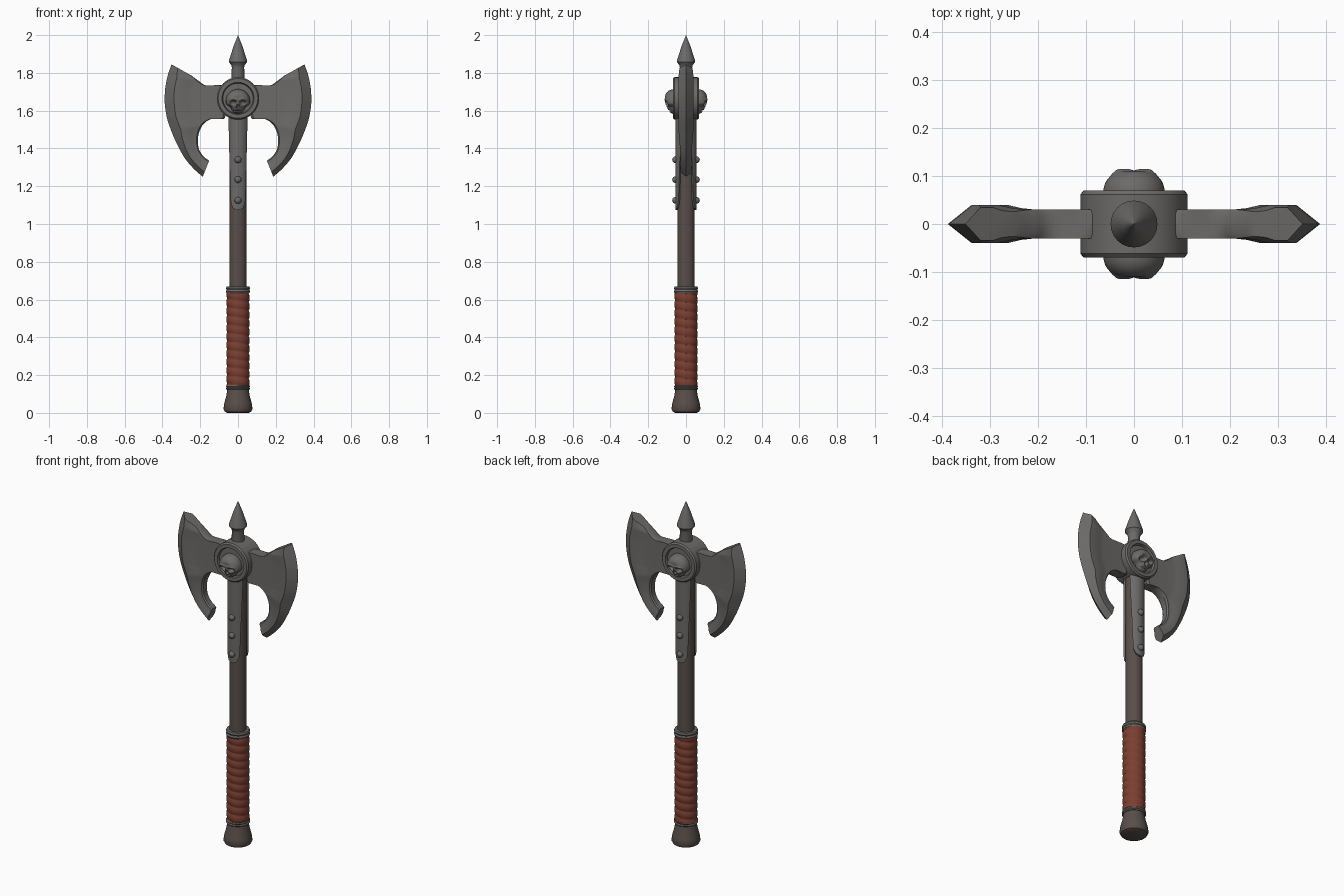
import bpy, bmesh, math
from mathutils import Vector, Matrix

if "Cube" in bpy.data.objects:
    bpy.data.objects.remove(bpy.data.objects["Cube"])


def material(name, rgb):
    m = bpy.data.materials.new(name)
    m.diffuse_color = (*rgb, 1)
    m.use_nodes = True
    m.node_tree.nodes["Principled BSDF"].inputs["Base Color"].default_value = m.diffuse_color
    return m


METAL = material("grey metal", (0.15, 0.145, 0.14))
WOOD = material("dark wood", (0.10, 0.077, 0.068))
LEATHER = material("red leather", (0.20, 0.05, 0.03))


def finish(name, bm, mat, mirror=None, angle=35):
    bmesh.ops.recalc_face_normals(bm, faces=bm.faces)
    me = bpy.data.meshes.new(name)
    bm.to_mesh(me)
    bm.free()
    ob = bpy.data.objects.new(name, me)
    bpy.context.collection.objects.link(ob)
    me.materials.append(mat)
    bpy.ops.object.select_all(action='DESELECT')
    ob.select_set(True)
    bpy.context.view_layer.objects.active = ob
    bpy.ops.object.shade_smooth_by_angle(angle=math.radians(angle))
    if mirror is not None:
        mod = ob.modifiers.new("Mirror", 'MIRROR')
        mod.use_axis = [i == mirror for i in range(3)]
    return ob


def skin(rows, closed=True, caps=True):
    """Bridge rows of points into one surface."""
    bm = bmesh.new()
    vs = [[bm.verts.new(p) for p in r] for r in rows]
    n = len(rows[0])
    for a, b in zip(vs, vs[1:]):
        for j in range(n if closed else n - 1):
            k = (j + 1) % n
            bm.faces.new((a[j], a[k], b[k], b[j]))
    if caps:
        bm.faces.new(vs[0])
        bm.faces.new(vs[-1])
    return bm


def lathe(name, prof, mat, seg=32, matrix=None, caps=True):
    rows = [[(r * math.cos(2 * math.pi * j / seg), r * math.sin(2 * math.pi * j / seg), z)
             for j in range(seg)] for r, z in prof]
    bm = skin(rows, caps=caps)
    if matrix:
        bm.transform(matrix)
    return finish(name, bm, mat)


def spline(pts, steps):
    """Smooth curve through a list of 2D points."""
    p = [Vector(q) for q in pts]
    p = [2 * p[0] - p[1]] + p + [2 * p[-1] - p[-2]]
    out = []
    for i in range(1, len(p) - 2):
        a, b, c, d = p[i - 1:i + 3]
        for s in range(steps):
            t = s / steps
            out.append(0.5 * (2 * b + (c - a) * t + (2 * a - 5 * b + 4 * c - d) * t * t
                              + (3 * b - a - 3 * c + d) * t ** 3))
    return out + [p[-2]]


# Shaft and pommel
lathe("shaft", [(0.046, 0.1), (0.046, 1.66)], WOOD)
lathe("pommel", [(0.058, 0), (0.07, 0.006), (0.077, 0.02), (0.073, 0.05), (0.062, 0.09),
                 (0.056, 0.13)], WOOD)

# Leather grip: a spiral wrap with overlapping ridges
seg, pitch = 32, 0.045
rows = []
for i in range(101):
    z = 0.14 + 0.5 * i / 100
    row = []
    for j in range(seg):
        a = 2 * math.pi * j / seg
        r = 0.056 + 0.006 * abs(math.sin(math.pi * z / pitch + a / 2)) ** 0.6
        row.append((r * math.cos(a), r * math.sin(a), z))
    rows.append(row)
finish("leather_grip", skin(rows), LEATHER, angle=50)

# Metal collars at both ends of the grip
for name, z0, h in (("lower_collar", 0.123, 0.022), ("upper_collar", 0.635, 0.034)):
    lathe(name, [(0.05, z0), (0.061, z0), (0.065, z0 + h * .25), (0.060, z0 + h * .5),
                 (0.064, z0 + h * .75), (0.060, z0 + h), (0.046, z0 + h)], METAL)

# Langets: curved plates on the front and back of the shaft
rows = []
for z, half in ((1.075, 12), (1.085, 30), (1.11, 42), (1.15, 46), (1.3, 52), (1.42, 58), (1.6, 66)):
    arc = [math.radians(half * k / 8) for k in range(-8, 9)]
    rows.append([(0.056 * math.sin(a), -0.056 * math.cos(a), z) for a in arc]
                + [(0.043 * math.sin(a), -0.043 * math.cos(a), z) for a in reversed(arc)])
finish("langets", skin(rows), METAL, mirror=1)

# Rivets on the langets
bm = bmesh.new()
for z in (1.125, 1.235, 1.34):
    bmesh.ops.create_uvsphere(bm, u_segments=16, v_segments=10, radius=0.018,
                              matrix=Matrix.Translation((0, -0.055, z)))
finish("rivets", bm, METAL, mirror=1)

# Round hub with a raised rim and sunken faces
prof = [(0.085, 0.07), (0.105, 0.07), (0.112, 0.062)]
prof = [(0.01, 0.056), (0.080, 0.056)] + prof + [(r, -y) for r, y in reversed(prof)] \
    + [(0.080, -0.056), (0.01, -0.056)]
lathe("hub", prof, METAL, seg=48,
      matrix=Matrix.Translation((0, 0, 1.665)) @ Matrix.Rotation(math.pi / 2, 4, 'X'))

# Skull emblem: a sphere shaped by rule, with eye, nose and mouth hollows
bm = bmesh.new()
bmesh.ops.create_uvsphere(bm, u_segments=72, v_segments=48, radius=1,
                          matrix=Matrix.Rotation(math.pi / 2, 4, 'X'))


def dent(x, z, cx, cz, rx, rz):
    return math.exp(-(((x - cx) / rx) ** 2 + ((z - cz) / rz) ** 2) ** 2)


for v in bm.verts:
    x, y, z = v.co
    t = min(1, max(0, (-z - 0.15) / 0.35))
    wide = 0.065 - 0.021 * t * t * (3 - 2 * t)
    px, pz = x * wide, z * 0.066
    depth = 0.058 * min(1, 1.12 * abs(y) ** 0.7) * (1 - 0.18 * t)
    ax = abs(px)
    depth -= 0.026 * dent(ax, pz, 0.026, -0.008, 0.017, 0.013)
    depth -= 0.018 * dent(ax, pz, 0.0, -0.028, 0.008, 0.010)
    depth -= 0.010 * dent(ax, pz, 0.0, -0.049, 0.026, 0.004)
    depth += 0.005 * dent(ax, pz, 0.024, 0.010, 0.024, 0.006)
    v.co = (px, -0.052 - (depth if y < 0 else -0.01 * y), 1.648 + pz)
finish("skull_emblem", bm, METAL, mirror=1, angle=60)

# Blades: inner and outer outlines, thick behind the bevelled cutting edge
inner = [(.245, 1.785), (.205, 1.755), (.165, 1.733), (.07, 1.73), (.07, 1.65), (.07, 1.56),
         (.13, 1.56), (.182, 1.53), (.21, 1.47), (.209, 1.405), (.186, 1.362), (.153, 1.335)]
outer = [(.352, 1.845), (.371, 1.79), (.381, 1.745), (.387, 1.70), (.388, 1.64), (.380, 1.58),
         (.370, 1.54), (.352, 1.49), (.324, 1.425), (.284, 1.352), (.237, 1.295), (.187, 1.25)]
rows = []
for a, b in zip(spline(inner, 5), spline(outer, 5)):
    length = (a - b).length
    s = min(1, length / 0.17)
    k = 0.5 + 0.5 * s
    sect = [(.05 * s, .04 * k), (.09 * s, .04 * k), (.12 * s, .033 * k), (.15 * s, .03 * k),
            (length - .012 * s, .03 * k), (length, .02 * k)]
    pts = [(b.lerp(a, d / length), h) for d, h in sect]
    rows.append([(b.x, 0, b.y)] + [(p.x, -h, p.y) for p, h in pts]
                + [(p.x, h, p.y) for p, h in reversed(pts)])
finish("blades", skin(rows), METAL, mirror=0)

# Top spike
lathe("top_spike", [(0.034, 1.72), (0.033, 1.83), (0.036, 1.842), (0.049, 1.858), (0.046, 1.872),
                    (0.024, 1.94), (0.0005, 2.0)], METAL, seg=24)
